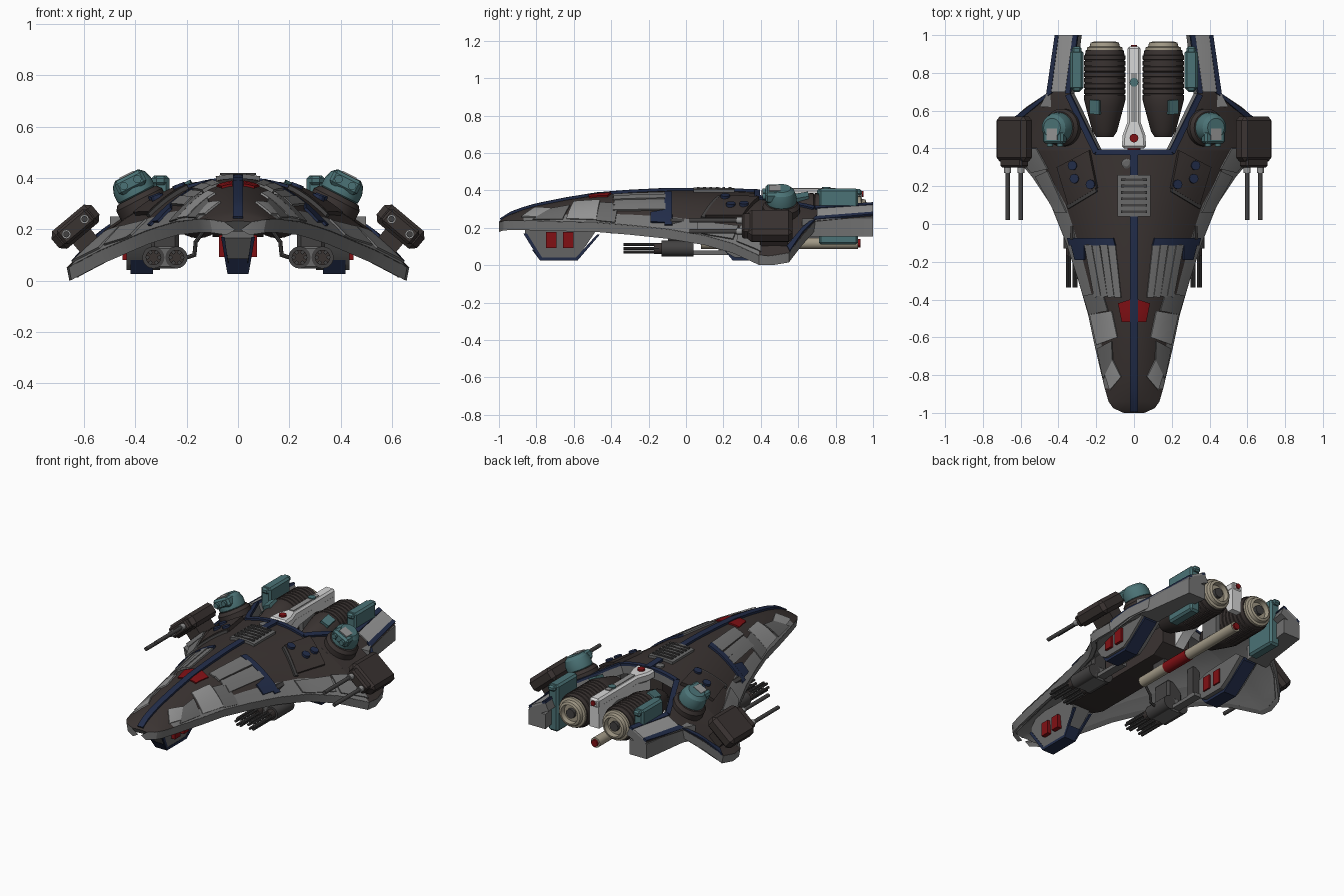
import bpy, bmesh, math
from mathutils import Vector, Matrix

if "Cube" in bpy.data.objects:
    bpy.data.objects.remove(bpy.data.objects["Cube"])

def mat(name, r, g, b):
    m = bpy.data.materials.new(name)
    m.diffuse_color = (r, g, b, 1)
    m.use_nodes = True
    m.node_tree.nodes["Principled BSDF"].inputs["Base Color"].default_value = m.diffuse_color
    return m
BROWN = mat("dark_brown", .042, .033, .031)
GREY = mat("mid_grey", .14, .14, .14)
EDGE = mat("edge_grey", .18, .18, .18)
LIGHT = mat("light_grey", .3, .3, .3)
NAVY = mat("navy", .016, .026, .068)
TEAL = mat("teal", .07, .17, .18)
RED = mat("red", .22, .005, .007)
WHITE = mat("white", .68, .68, .68)
BEIGE = mat("beige", .36, .32, .24)
GUN = mat("gunmetal", .055, .053, .053)

def finish(name, bm, mats, mirror=False, bevel=0, solid=0):
    me = bpy.data.meshes.new(name)
    bm.to_mesh(me); bm.free()
    for m in mats: me.materials.append(m)
    ob = bpy.data.objects.new(name, me)
    bpy.context.collection.objects.link(ob)
    if solid:
        s = ob.modifiers.new("Solid", 'SOLIDIFY')
        s.thickness, s.offset = solid, -1
        if len(mats) > 1: s.material_offset = s.material_offset_rim = 1
    if bevel:
        b = ob.modifiers.new("Bevel", 'BEVEL')
        b.width, b.segments = bevel, 1
    if mirror: ob.modifiers.new("Mirror", 'MIRROR').use_mirror_merge = False
    return ob

def box(name, c, s, m, mirror=True, rot=(0, 0, 0), bevel=0):
    bm = bmesh.new()
    M = Matrix.Translation(c)
    for a, ax in zip(rot, 'XYZ'): M = M @ Matrix.Rotation(math.radians(a), 4, ax)
    bmesh.ops.create_cube(bm, size=1, matrix=M @ Matrix.Diagonal((*s, 1)))
    return finish(name, bm, [m], mirror, bevel)

def lathe(name, o, d, prof, m, mirror=True, segs=24):
    """Revolve (radius, distance) points about direction d from o."""
    bm = bmesh.new()
    M = Matrix.Translation(o) @ Vector(d).to_track_quat('Z', 'Y').to_matrix().to_4x4()
    rings = [[bm.verts.new(M @ Vector((r * math.cos(a), r * math.sin(a), t)))
              for a in [2 * math.pi * i / segs for i in range(segs)]] for r, t in prof]
    for a, b in zip(rings, rings[1:]):
        for i in range(segs):
            j = (i + 1) % segs
            bm.faces.new((a[i], a[j], b[j], b[i]))
    bm.faces.new(rings[0][::-1]); bm.faces.new(rings[-1])
    bmesh.ops.recalc_face_normals(bm, faces=bm.faces)
    return finish(name, bm, [m], mirror)

def rod(name, o, d, r, l, m, mirror=True, segs=12):
    return lathe(name, o, d, [(r, 0), (r, l)], m, mirror, segs)

def prism(name, pts, axis, lo, hi, m, mirror=False, bevel=0, taper=1):
    """Extrude an outline: axis 'x' takes (y,z), 'z' takes (x,y); taper narrows low points in x."""
    bm = bmesh.new()
    P = (lambda p, t: (t * (taper if p[1] < .07 else 1), p[0], p[1])) if axis == 'x' else (lambda p, t: (*p, t))
    a = [bm.verts.new(P(p, lo)) for p in pts]
    b = [bm.verts.new(P(p, hi)) for p in pts]
    bm.faces.new(a); bm.faces.new(b)
    for i in range(len(pts)):
        j = (i + 1) % len(pts)
        bm.faces.new((a[i], a[j], b[j], b[i]))
    bmesh.ops.recalc_face_normals(bm, faces=bm.faces)
    return finish(name, bm, [m], mirror, bevel)

# hull stations: y, inner x, half width, ridge z, edge z
FRONT = [(-1, 0, .055, .232, .228), (-.975, 0, .11, .255, .236), (-.94, 0, .135, .272, .238),
         (-.87, 0, .155, .298, .238), (-.8, 0, .172, .318, .236), (-.65, 0, .207, .348, .232),
         (-.48, 0, .243, .376, .228), (-.3, 0, .295, .39, .213), (-.1, 0, .36, .4, .192),
         (.1, 0, .44, .4, .158), (.25, 0, .54, .397, .115), (.39, 0, .66, .392, .052)]
REAR = [(.39, .19, .66, .392, .052), (.46, .225, .668, .392, .05), (.55, .27, .65, .39, .065),
        (.62, .305, .57, .39, .156), (.69, .34, .465, .39, .235), (1, .3, .42, .39, .263)]
ALL = FRONT + REAR[1:]
COLS = [0, .15, .3, .45, .6, .72, .82, .91, 1]

def surf(x, y):
    y = max(-1, min(1, y))
    for p, q in zip(ALL, ALL[1:]):
        if y <= q[0]:
            t = (y - p[0]) / (q[0] - p[0])
            hw, zt, ze = [p[i] + t * (q[i] - p[i]) for i in (2, 3, 4)]
            return zt - (zt - ze) * (x / hw) ** 2

def hull(name, st):
    bm = bmesh.new()
    rows = [[bm.verts.new((xi + u * (hw - xi), y, surf(xi + u * (hw - xi), y))) for u in COLS]
            for y, xi, hw, _, _ in st]
    for r, s in zip(rows, rows[1:]):
        for i in range(len(COLS) - 1):
            f = bm.faces.new((r[i], r[i + 1], s[i + 1], s[i]))
            f.material_index = int(COLS[i] >= .82 and -.88 < r[0].co.y < .35)
    if st is FRONT:
        g = bmesh.ops.duplicate(bm, geom=bm.verts[:] + bm.faces[:])['geom']
        bmesh.ops.scale(bm, vec=(-1, 1, 1), verts=[v for v in g if isinstance(v, bmesh.types.BMVert)])
        bmesh.ops.reverse_faces(bm, faces=[f for f in g if isinstance(f, bmesh.types.BMFace)])
        bmesh.ops.remove_doubles(bm, verts=bm.verts, dist=1e-5)
    finish(name, bm, [BROWN, EDGE, GREY], st is REAR, 0, .055)
hull("hull_shell", FRONT)
hull("rear_wing", REAR)

# upright rim along the outer hull edge
bm = bmesh.new()
rim = [[bm.verts.new((hw + dx, y, ze + dz)) for dx, dz in ((0, .002), (-.01, -.05), (-.045, -.03))]
       for y, _, hw, _, ze in ALL[:-1]]
for a, b in zip(rim, rim[1:]):
    for i in range(3):
        bm.faces.new((a[i], a[i - 1], b[i - 1], b[i]))
bm.faces.new(rim[0]); bm.faces.new(rim[-1])
bmesh.ops.recalc_face_normals(bm, faces=bm.faces)
finish("hull_rim", bm, [EDGE], True)

def plate(name, q, m, mirror=True, lift=.009, n=6):
    """Four-cornered plate draped over the hull."""
    bm = bmesh.new()
    a, b, c, d = [Vector(p) for p in q]
    g = []
    for i in range(n + 1):
        l, r = a.lerp(d, i / n), b.lerp(c, i / n)
        pts = [l.lerp(r, j / n) for j in range(n + 1)]
        g.append([bm.verts.new((p.x, p.y, surf(p.x, p.y) + lift)) for p in pts])
    for i in range(n):
        for j in range(n):
            f = bm.faces.new((g[i][j], g[i][j + 1], g[i + 1][j + 1], g[i + 1][j]))
            f.normal_update()
            if f.normal.z < 0: f.normal_flip()
    finish(name, bm, [m], mirror, 0, lift + .003)

# armour plates and trim on the hull
plate("spine_strip", [(-.02, -.995), (.02, -.995), (.02, .39), (-.02, .39)], NAVY, False, .014, 24)
plate("red_panel", [(.022, -.52), (.065, -.52), (.085, -.42), (.022, -.4)], RED)
plate("nose_plate", [(.07, -.81), (.13, -.88), (.155, -.8), (.115, -.72)], LIGHT)
plate("cheek_plate", [(.115, -.72), (.165, -.82), (.198, -.66), (.12, -.62)], GREY)
plate("shoulder_plate", [(.09, -.6), (.2, -.64), (.236, -.48), (.12, -.46)], LIGHT)
plate("flank_plate", [(.14, -.46), (.24, -.48), (.27, -.38), (.17, -.36)], GREY)
for i in range(4):
    x0, x1 = .1 + .042 * i, .07 + .036 * i
    plate("ribbed_plate", [(x1, -.39 + .004 * i), (x1 + .034, -.39), (x0 + .038, -.11), (x0, -.11)],
          EDGE, True, .01 + .005 * (i % 2))
plate("bracket_bar", [(.1, -.115), (.345, -.115), (.355, -.075), (.11, -.075)], NAVY, True, .014)
plate("bracket_leg", [(.265, -.19), (.315, -.19), (.335, -.11), (.265, -.11)], NAVY, True, .014)
plate("wing_plate", [(.36, .06), (.42, .06), (.525, .25), (.46, .28)], EDGE, True, .012)
plate("wing_edge_plate", [(.46, .29), (.545, .27), (.65, .4), (.52, .4)], EDGE, True, .012)
plate("raised_pad", [(.2, .19), (.35, .1), (.41, .3), (.24, .39)], BROWN, True, .022)
plate("raised_pad_trim", [(.2, .17), (.35, .08), (.36, .1), (.205, .19)], GUN, True, .018)
for x, y in ((.32, .31), (.31, .24), (.225, .21)):
    rod("pad_button", (x, y, surf(x, y) + .01), (.35, 0, .94), .025, .022, NAVY)
plate("vent_frame", [(-.087, .04), (.087, .04), (.087, .26), (-.087, .26)], GREY, False, .016)
for i in range(6):
    box("vent_slat", (0, .065 + .034 * i, .415), (.14, .014, .008), GUN, False)
lathe("hatch_ring", (-.04, .32, .385), (0, 0, 1), [(.026, 0), (.026, .014), (.015, .02)], GREY, False)
plate("notch_trim", [(-.21, .365), (.21, .365), (.19, .395), (-.19, .395)], NAVY, False, .012)
plate("inner_trim", [(.19, .39), (.215, .37), (.365, .68), (.34, .69)], NAVY, True, .012)
plate("arm_inner_trim", [(.34, .69), (.365, .69), (.325, 1), (.3, 1)], NAVY, True, .012)
plate("arm_outer_trim", [(.44, .69), (.465, .69), (.42, 1), (.4, 1)], NAVY, True, .012)
plate("wing_back_trim", [(.43, .7), (.465, .69), (.65, .555), (.62, .54)], NAVY, True, .012)
plate("arm_top_plate", [(.365, .7), (.44, .7), (.4, 1), (.325, 1)], LIGHT)
prism("tail_arm", [(.34, .69), (.34, .62), (.5, .62), (.462, .69), (.42, 1), (.3, 1)], 'z', .155, .25, EDGE, True)

# engines, nozzles and side brackets
ribs = [(r, .2 + .03 * i + o) for i in range(8) for r, o in ((.11, 0), (.11, .022), (.104, .024), (.104, .028))]
lathe("engine", (.155, .46, .275), (0, 1, 0), [(.045, 0), (.065, .03), (.1, .16)] + ribs + [(.1, .46)], BROWN, True, 28)
lathe("engine_nozzle", (.155, .915, .275), (0, 1, 0),
      [(.094, 0), (.094, .02), (.08, .025), (.075, .045), (.06, .05), (.055, .02)], BEIGE, True, 28)
rod("nozzle_hub", (.155, .92, .275), (0, 1, 0), .03, .035, GUN)
box("engine_hatch", (.203, .62, .362), (.055, .075, .03), TEAL, True, (10, 28, 0))
box("engine_bracket", (.303, .815, .26), (.07, .21, .3), TEAL, True, (0, 0, 0), .012)
box("bracket_cap", (.303, .82, .39), (.05, .24, .035), TEAL, True, (0, 0, 0), .01)

# white spine between the engines, with an arched underside
prism("white_spine", [(-.065, .4), (.065, .4), (.06, .47), (.035, .54), (.035, .94), (-.035, .94),
                      (-.035, .54), (-.06, .47)], 'z', .35, .408, WHITE, False, .012)
prism("spine_arch", [(.41, .39), (.41, .2), (.48, .26), (.58, .31), (.74, .33), (.84, .31), (.89, .22),
                     (.93, .22), (.935, .39)], 'x', -.033, .033, WHITE)
box("spine_inlay", (0, .67, .409), (.034, .26, .008), LIGHT, False)
for y, m in ((.455, RED), (.75, TEAL)):
    rod("spine_light", (0, y, .4), (0, 0, 1), .023, .018, m, False, 16)
rod("spine_tail_light", (0, .93, .38), (0, 1, 0), .016, .018, RED, False)

# belly tube and belly structure
for y0, y1, r, m in ((.08, .3, .032, BEIGE), (.3, .5, .035, RED), (.5, .92, .032, BEIGE)):
    rod("belly_tube", (0, y0, .118), (0, 1, 0), r, y1 - y0, m, False, 20)
rod("belly_tube_end", (0, .91, .118), (0, 1, 0), .022, .022, RED, False)
prism("belly_body", [(-.5, .2), (-.4, .17), (.3, .17), (.38, .22), (.38, .33), (-.5, .3)], 'x', -.1, .1, BROWN)
box("tube_mount", (0, .25, .16), (.05, .1, .06), GUN, False)
box("tube_strut", (0, .7, .22), (.03, .12, .22), GREY, False)

# nose keel
prism("nose_keel", [(-.86, .2), (-.86, .165), (-.77, .04), (-.58, .04), (-.47, .2), (-.5, .26), (-.8, .26)],
      'x', -.062, .062, GREY, taper=.62)
prism("nose_keel_foot", [(-.825, .085), (-.78, .025), (-.58, .025), (-.535, .085), (-.59, .05), (-.76, .05)],
      'x', -.037, .037, NAVY)
prism("keel_edge", [(-.87, .17), (-.78, .025), (-.58, .025), (-.46, .165), (-.475, .165), (-.588, .042),
                    (-.77, .042), (-.85, .17)], 'x', .052, .066, NAVY, True, taper=.62)
for y in (-.72, -.63):
    box("keel_light", (0, y, .135), (.15, .055, .085), RED, False)

# rear pods under the wings
prism("rear_pod", [(.16, .16), (.22, .065), (.26, .042), (.42, .042), (.48, .08), (.6, .18), (.56, .21), (.3, .2)],
      'x', .305, .435, GREY, True)
prism("rear_pod_foot", [(.205, .08), (.25, .025), (.42, .025), (.6, .16), (.6, .18), (.42, .046), (.26, .046),
                        (.23, .08)], 'x', .332, .42, NAVY, True)
for y in (.3, .39):
    box("pod_light", (.373, y, .125), (.155, .055, .09), RED)

# belly rotary guns
for dx in (-.045, .045):
    x = .285 + dx
    rod("rotary_housing", (x, -.13, .09), (0, 1, 0), .043, .17, GUN, True, 20)
    rod("rotary_hub", (x, -.17, .09), (0, 1, 0), .03, .05, BROWN, True, 16)
    for k in range(6):
        a = k * math.pi / 3
        rod("rotary_barrel", (x + .023 * math.cos(a), -.335, .09 + .023 * math.sin(a)), (0, 1, 0), .008, .19, GUN, True, 8)
box("rotary_block", (.285, -.045, .09), (.1, .17, .085), GREY, True, (0, 0, 0), .008)
box("rotary_pylon", (.285, -.03, .18), (.11, .13, .14), GUN, True, (0, 0, 0), .015)
box("rotary_strut", (.285, .14, .067), (.05, .2, .022), GREY)
box("rotary_strut_post", (.285, .2, .16), (.05, .05, .19), GUN)
for p, q in (((.2, .09), (.17, .1)), ((.17, .1), (.165, .15)), ((.165, .15), (.13, .2))):
    d = (q[0] - p[0], 0, q[1] - p[1])
    rod("feed_cable", (p[0], -.05, p[1]), d, .008, math.hypot(d[0], d[2]) + .006, GUN, True, 8)

# dome turrets on the shoulders
D = Vector((.45, 0, .89)).normalized()
O = Vector((.365, .51, .275))
A = math.degrees(math.atan2(D.x, D.z))
lathe("turret_base", O, D, [(.1, 0), (.1, .045), (.085, .065)], BROWN)
lathe("turret_dome", O + D * .06, D, [(.07, 0), (.08, .01), (.08, .045), (.07, .075), (.05, .093)], TEAL, True, 20)
box("turret_mantlet", O + D * .12 + Vector((0, -.05, 0)), (.12, .07, .06), TEAL, True, (0, A, 0), .012)
box("turret_plate", O + D * .152 + Vector((0, -.035, 0)), (.06, .06, .008), LIGHT, True, (0, A, 0))
for s in (-.03, .03):
    rod("turret_barrel", O + D * .12 + Vector((s * .89, -.1, -s * .45)), (0, 1, 0), .016, .04, TEAL)

# twin-barrel guns on the wing tips
G, T = Vector((.634, .45, .21)), 40
box("wing_gun_body", G, (.205, .24, .09), BROWN, True, (0, T, 0), .022)
box("wing_gun_front", G + Vector((0, -.115, 0)), (.15, .07, .068), BROWN, True, (0, T, 0), .01)
box("wing_gun_mount", G + Vector((-.035, .02, -.05)), (.09, .15, .1), BROWN, True, (0, T, 0))
for s in (-.046, .046):
    p = G + Vector((s * math.cos(math.radians(T)), -.43, -s * math.sin(math.radians(T))))
    rod("wing_gun_barrel", p, (0, 1, 0), .012, .35, GUN)
    rod("wing_gun_sleeve", p + Vector((0, .25, 0)), (0, 1, 0), .018, .05, LIGHT)

# apply modifiers, then smooth curved faces and keep edges sharp
bpy.ops.object.select_all(action='SELECT')
bpy.context.view_layer.objects.active = bpy.context.selected_objects[0]
bpy.ops.object.convert(target='MESH')
bpy.ops.object.shade_smooth_by_angle(angle=math.radians(28))
